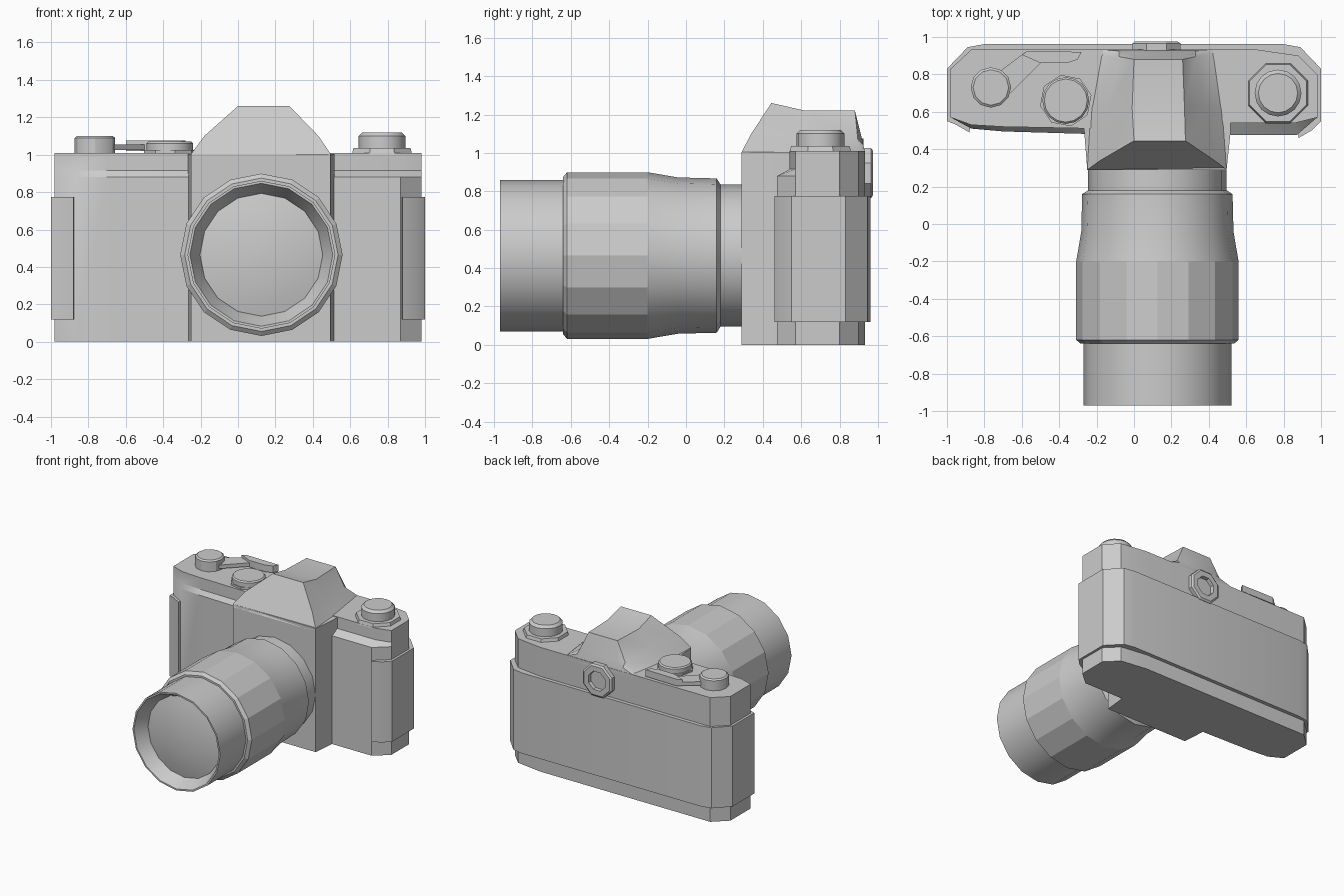
import bpy, bmesh
from math import sin, cos, pi, radians


def loft(name, rings, angle=30, cap=True, closed=False):
    """Skin equal-length rings of 3D points, optionally capping the ends."""
    bm = bmesh.new()
    vs = [[bm.verts.new(p) for p in r] for r in rings]
    n = len(rings[0])
    pairs = list(zip(vs, vs[1:])) + ([(vs[-1], vs[0])] if closed else [])
    for a, b in pairs:
        for i in range(n):
            j = (i + 1) % n
            bm.faces.new((a[i], a[j], b[j], b[i]))
    if cap and not closed:
        bm.faces.new(vs[0])
        bm.faces.new(vs[-1])
    bmesh.ops.recalc_face_normals(bm, faces=bm.faces)
    me = bpy.data.meshes.new(name)
    bm.to_mesh(me)
    bm.free()
    if angle:
        me.shade_smooth()
        me.set_sharp_from_angle(angle=radians(angle))
    ob = bpy.data.objects.new(name, me)
    bpy.context.collection.objects.link(ob)
    return ob


def slab(name, outline, z0, z1, angle=30):
    return loft(name, [[(x, y, z) for x, y in outline] for z in (z0, z1)], angle)


def knob(name, x, y, profile, n, turn=0.0, angle=30):
    """Upright turned part from (z, radius) pairs."""
    return loft(name, [[(x + r * cos(turn + 2 * pi * i / n), y + r * sin(turn + 2 * pi * i / n), z)
                        for i in range(n)] for z, r in profile], angle)


def barrel(name, x, z, profile, n, turn=0.0, angle=30, closed=False):
    """Turned part along y from (y, radius) pairs."""
    return loft(name, [[(x + r * cos(turn + 2 * pi * i / n), y, z + r * sin(turn + 2 * pi * i / n))
                        for i in range(n)] for y, r in profile], angle, closed=closed)


# Main body: lower shell, sloping shoulder and recessed top plate
back = [(0.98, 0.57), (0.98, 0.80), (0.88, 0.90), (0.66, 0.932),
        (-0.87, 0.932), (-0.98, 0.83), (-0.98, 0.57)]
low = [(-0.87, 0.51), (-0.70, 0.495), (-0.20, 0.48), (0.45, 0.475), (0.87, 0.475)]
top = [(-0.87, 0.53), (-0.70, 0.52), (-0.20, 0.51), (0.45, 0.54), (0.86, 0.54)]
loft("body", [[(x, y, z) for x, y in front + back]
              for front, z in ((low, 0), (low, 0.88), (top, 0.915), (top, 1.01))])

# Back door, a thin shell wrapping round both ends
half = [(0.87, 0.55), (0.88, 0.46), (0.95, 0.50), (1.0, 0.55), (1.0, 0.83), (0.89, 0.945), (0.80, 0.962)]
slab("back_door", half + [(-x, y + (0.03 if y < 0.53 else 0)) for x, y in reversed(half)], 0.12, 0.775)

# Lens mount block standing out of the body front
slab("mount_block", [(-0.25, 0.29), (0.495, 0.29), (0.515, 0.48), (0.515, 0.56),
                     (-0.27, 0.56), (-0.265, 0.48)], 0, 1.005, 15)

# Prism housing, lofted front to back with a low flare at its foot
foot = 0.98
loft("prism_housing", [
    [(-0.25, 0.29, foot), (-0.25, 0.29, 1.005), (-0.18, 0.34, 1.10), (0.0, 0.445, 1.26),
     (0.275, 0.445, 1.26), (0.43, 0.34, 1.10), (0.495, 0.29, 1.005), (0.495, 0.29, foot)],
    [(-0.23, 0.62, foot), (-0.23, 0.62, 1.005), (-0.14, 0.62, 1.09), (-0.01, 0.62, 1.22),
     (0.27, 0.62, 1.22), (0.38, 0.62, 1.09), (0.47, 0.62, 1.005), (0.47, 0.62, foot)],
    [(-0.18, 0.90, foot), (-0.18, 0.90, 1.005), (-0.08, 0.895, 1.07), (0.0, 0.88, 1.22),
     (0.26, 0.88, 1.22), (0.33, 0.895, 1.07), (0.43, 0.90, 1.005), (0.43, 0.90, foot)],
    [(-0.18, 0.932, foot), (-0.18, 0.932, 1.005), (-0.08, 0.925, 1.04), (-0.02, 0.915, 1.07),
     (0.28, 0.915, 1.07), (0.33, 0.925, 1.04), (0.43, 0.932, 1.005), (0.43, 0.932, foot)],
], 25)

# Viewfinder eyepiece: octagonal ring with a sunken window
EX, EZ = 0.12, 0.895
barrel("eyepiece_ring", EX, EZ, [(0.92, 0.14), (0.965, 0.14), (0.975, 0.125),
                                 (0.975, 0.08), (0.92, 0.075)], 8, pi / 8, 20, closed=True)
barrel("eyepiece_window", EX, EZ, [(0.92, 0.085), (0.945, 0.085)], 8, pi / 8, 20)

# Lens
LX, LZ, N = 0.125, 0.465, 16
barrel("lens_rear_barrel", LX, LZ, [(0.30, 0.37), (0.18, 0.37), (0.16, 0.402), (-0.04, 0.407),
                                    (-0.20, 0.434)], N)
barrel("lens_grip", LX, LZ, [(-0.20, 0.434), (-0.62, 0.434), (-0.64, 0.41)], N, angle=0)
barrel("lens_hood", LX, LZ, [(-0.62, 0.395), (-0.97, 0.395), (-0.97, 0.382),
                             (-0.88, 0.335), (-0.86, 0.325), (-0.62, 0.325)], N, closed=True)
barrel("front_glass", LX, LZ, [(-0.80, 0.335), (-0.865, 0.333), (-0.885, 0.25),
                               (-0.90, 0.13), (-0.905, 0.02)], N)

# Rewind knob on its faceted collar
knob("rewind_collar", 0.77, 0.70, [(1.0, 0.175), (1.035, 0.165)], 8, pi / 8, 20)
knob("rewind_knob", 0.77, 0.70, [(1.03, 0.125), (1.10, 0.125), (1.12, 0.105)], N)

# Shutter dial
knob("dial_collar", -0.365, 0.66, [(1.0, 0.14), (1.025, 0.14)], 8, 0.2, 20)
knob("shutter_dial", -0.365, 0.66, [(1.02, 0.125), (1.06, 0.125), (1.07, 0.115)], N)

# Film advance hub and lever
knob("advance_hub", -0.765, 0.73, [(1.0, 0.108), (1.09, 0.108), (1.10, 0.095)], 12)
slab("advance_arm", [(-0.74, 0.80), (-0.66, 0.70), (-0.50, 0.86), (-0.58, 0.92)], 1.025, 1.055)
slab("lever_tip", [(-0.60, 0.905), (-0.50, 0.86), (-0.36, 0.86), (-0.30, 0.88),
                   (-0.28, 0.92), (-0.57, 0.925)], 1.02, 1.075)
